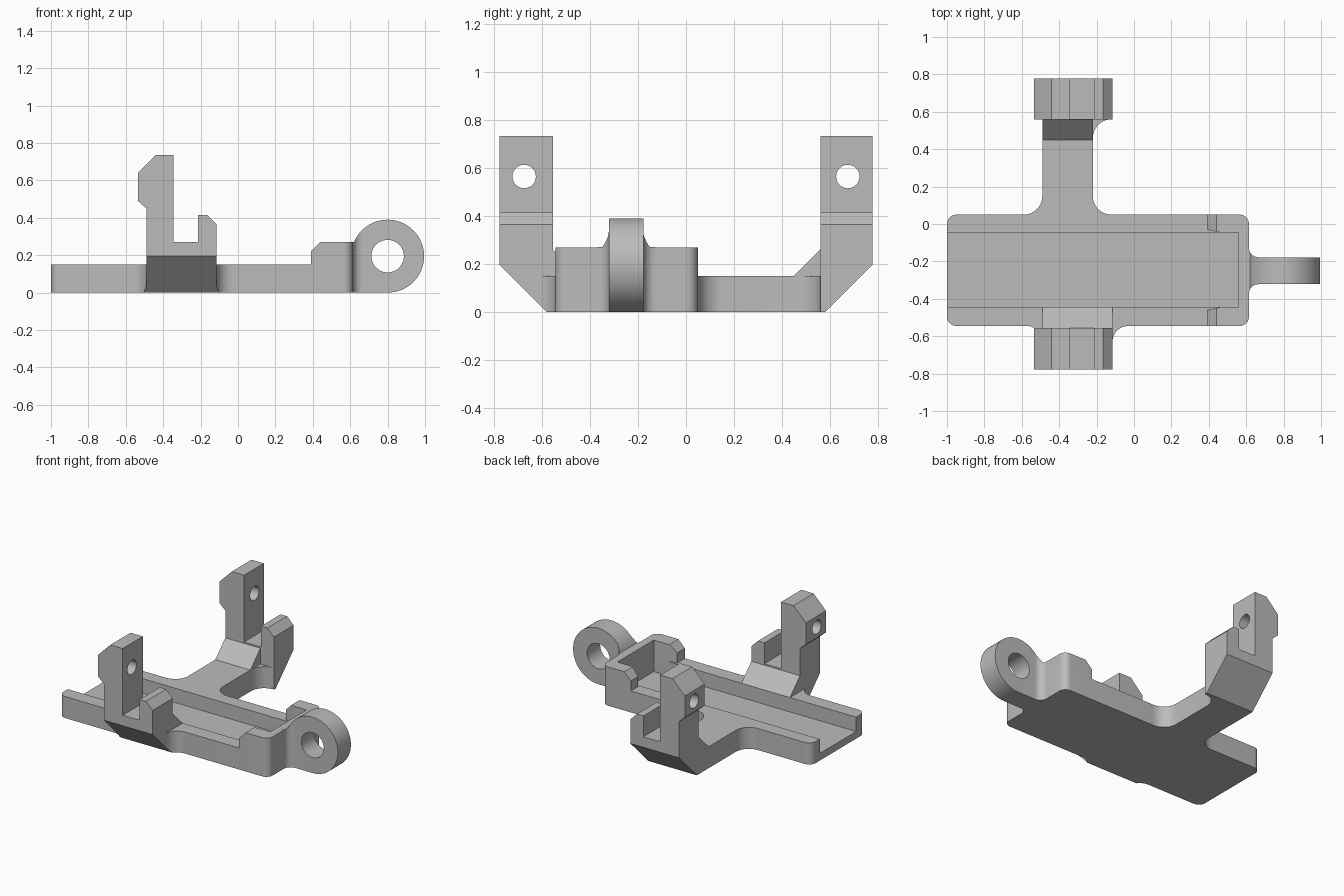
import bpy, bmesh, math

cube = bpy.data.objects.get("Cube")
if cube:
    bpy.data.objects.remove(cube, do_unlink=True)

grey = bpy.data.materials.new("light_grey")
grey.use_nodes = True
grey.diffuse_color = (0.5, 0.5, 0.5, 1)
grey.node_tree.nodes["Principled BSDF"].inputs["Base Color"].default_value = (0.5, 0.5, 0.5, 1)


def arc(cx, cy, r, start, end, n=10):
    """Points along an arc, angles in degrees."""
    angles = [math.radians(start + (end - start) * i / n) for i in range(n + 1)]
    return [(cx + r * math.cos(a), cy + r * math.sin(a)) for a in angles]


def prism(name, points, axis, low, high):
    """Extrude an outline along an axis; outlines read xy, xz or yz."""
    place = {"x": lambda p, d: (d, p[0], p[1]),
             "y": lambda p, d: (p[0], d, p[1]),
             "z": lambda p, d: (p[0], p[1], d)}[axis]
    bm = bmesh.new()
    face = bm.faces.new([bm.verts.new(place(p, low)) for p in points])
    top = bmesh.ops.extrude_face_region(bm, geom=[face])["geom"]
    shift = place((0, 0), high - low)
    bmesh.ops.translate(bm, vec=shift, verts=[v for v in top if isinstance(v, bmesh.types.BMVert)])
    bmesh.ops.recalc_face_normals(bm, faces=bm.faces)
    mesh = bpy.data.meshes.new(name)
    bm.to_mesh(mesh)
    bm.free()
    mesh.materials.append(grey)
    obj = bpy.data.objects.new(name, mesh)
    bpy.context.collection.objects.link(obj)
    return obj


def combine(obj, other, operation):
    """Apply a boolean and discard the helper."""
    mod = obj.modifiers.new("cut", "BOOLEAN")
    mod.operation, mod.solver, mod.object = operation, "EXACT", other
    graph = bpy.context.evaluated_depsgraph_get()
    mesh = bpy.data.meshes.new_from_object(obj.evaluated_get(graph))
    obj.modifiers.clear()
    obj.data = mesh
    bpy.data.objects.remove(other, do_unlink=True)
    return obj


def smooth(obj):
    bpy.ops.object.select_all(action="DESELECT")
    obj.select_set(True)
    bpy.context.view_layer.objects.active = obj
    bpy.ops.object.shade_smooth_by_angle(angle=math.radians(30))


X0, X1, Y0, Y1 = -1.0, 0.615, -0.545, 0.05     # plate extents
IN0, IN1, R = -0.445, -0.045, 0.05             # channel sides, corner radius
RAIL, RAISED = 0.15, 0.27                      # wall heights

# Channelled base plate with rounded corners
outline = (arc(X0 + R, Y0 + R, R, 180, 270) + arc(X1 - R, Y0 + R, R, 270, 360)
           + arc(X1 - R, Y1 - R, R, 0, 90) + arc(X0 + R, Y1 - R, R, 90, 180))
base = prism("base_plate", outline, "z", 0, RAIL)
channel = prism("channel", [(IN0, 0.05), (IN1, 0.05), (IN1, 1), (IN0, 1)], "x", -2, 0.56)
smooth(combine(base, channel, "DIFFERENCE"))

# Raised U-shaped end wall with chamfered lugs
wall_plan = ([(0.39, Y0)] + arc(X1 - R, Y0 + R, R, 270, 360) + arc(X1 - R, Y1 - R, R, 0, 90)
             + [(0.39, Y1), (0.39, IN1 + 0.015), (0.46, IN1), (0.56, IN1),
                (0.56, IN0), (0.46, IN0), (0.39, IN0 - 0.015)])
wall = prism("end_wall", wall_plan, "z", 0.02, RAISED)
chamfer = prism("chamfer", [(0.34, 0.17), (0.49, 0.32), (0.34, 0.32)], "y", -1, 1)
smooth(combine(wall, chamfer, "DIFFERENCE"))

# Ring lug whose neck flares into the end wall
MID, HALF, RC = -0.25, 0.072, 0.195
side = [(0.58, 0), (0.8, 0)] + arc(0.8, RC, RC, -90, 157, 48) + [(0.58, RAISED)]
lug = prism("ring_lug", side, "y", -0.6, 0.1)
flare = 0.05
plan = ([(0.5, MID - HALF - flare)] + arc(X1 + flare, MID - HALF - flare, flare, 180, 90)
        + [(1.1, MID - HALF), (1.1, MID + HALF)]
        + arc(X1 + flare, MID + HALF + flare, flare, 270, 180)
        + [(0.5, MID + HALF + flare)])
combine(lug, prism("neck_plan", plan, "z", -0.1, 0.6), "INTERSECT")
bore = prism("bore", arc(0.8, RC, 0.087, 0, 350, 35), "y", -1, 1)
smooth(combine(lug, bore, "DIFFERENCE"))

# Rear arm, filleted into the plate and the rear bracket
arm_plan = ([(-0.59, 0.0), (-0.12, 0.0)] + arc(-0.12, 0.15, 0.1, 270, 180)
            + arc(-0.12, 0.46, 0.1, 180, 90) + [(-0.12, 0.575), (-0.49, 0.575)]
            + arc(-0.59, 0.15, 0.1, 0, -90))
smooth(prism("rear_arm", arm_plan, "z", 0, RAIL))

# Matching front web
web_plan = ([(-0.575, -0.5), (-0.03, -0.5)] + arc(-0.03, -0.63, 0.085, 90, 180)
            + arc(-0.575, -0.63, 0.085, 0, 90))
web = prism("front_web", web_plan, "z", 0, RAIL)
under = prism("under", [(-0.48, -0.1), (-0.98, 0.4), (-0.98, -0.1)], "x", -1, 1)
smooth(combine(web, under, "DIFFERENCE"))

# Upright brackets: tall latch post, low stop, slanted underside and pin hole
profile = [(-0.49, 0), (-0.115, 0), (-0.115, 0.365), (-0.165, 0.415), (-0.215, 0.415),
           (-0.215, RAISED), (-0.345, RAISED), (-0.345, 0.735), (-0.44, 0.735),
           (-0.535, 0.64), (-0.535, 0.49), (-0.49, 0.45)]
for name, s, inner, ramp_start, ramp_right in (("rear", 1, 0.56, 0.45, -0.22),
                                               ("front", -1, 0.555, 0.445, -0.115)):
    bracket = prism(name + "_bracket", profile, "y", *sorted((s * inner, s * 0.777)))
    slope = [(s * 0.48, -0.1), (s * 0.98, 0.4), (s * 0.98, -0.1)]
    combine(bracket, prism("slope", slope, "x", -1, 1), "DIFFERENCE")
    hole = prism("hole", arc(s * 0.675, 0.565, 0.049, 0, 345, 23), "x", -1, 1)
    smooth(combine(bracket, hole, "DIFFERENCE"))
    ramp = [(ramp_start, 0), (ramp_start, RAIL), (inner, RAIL + 0.11),
            (inner + 0.02, RAIL + 0.11), (inner + 0.02, 0)]
    prism(name + "_ramp", [(s * y, z) for y, z in ramp], "x", -0.49, ramp_right)
